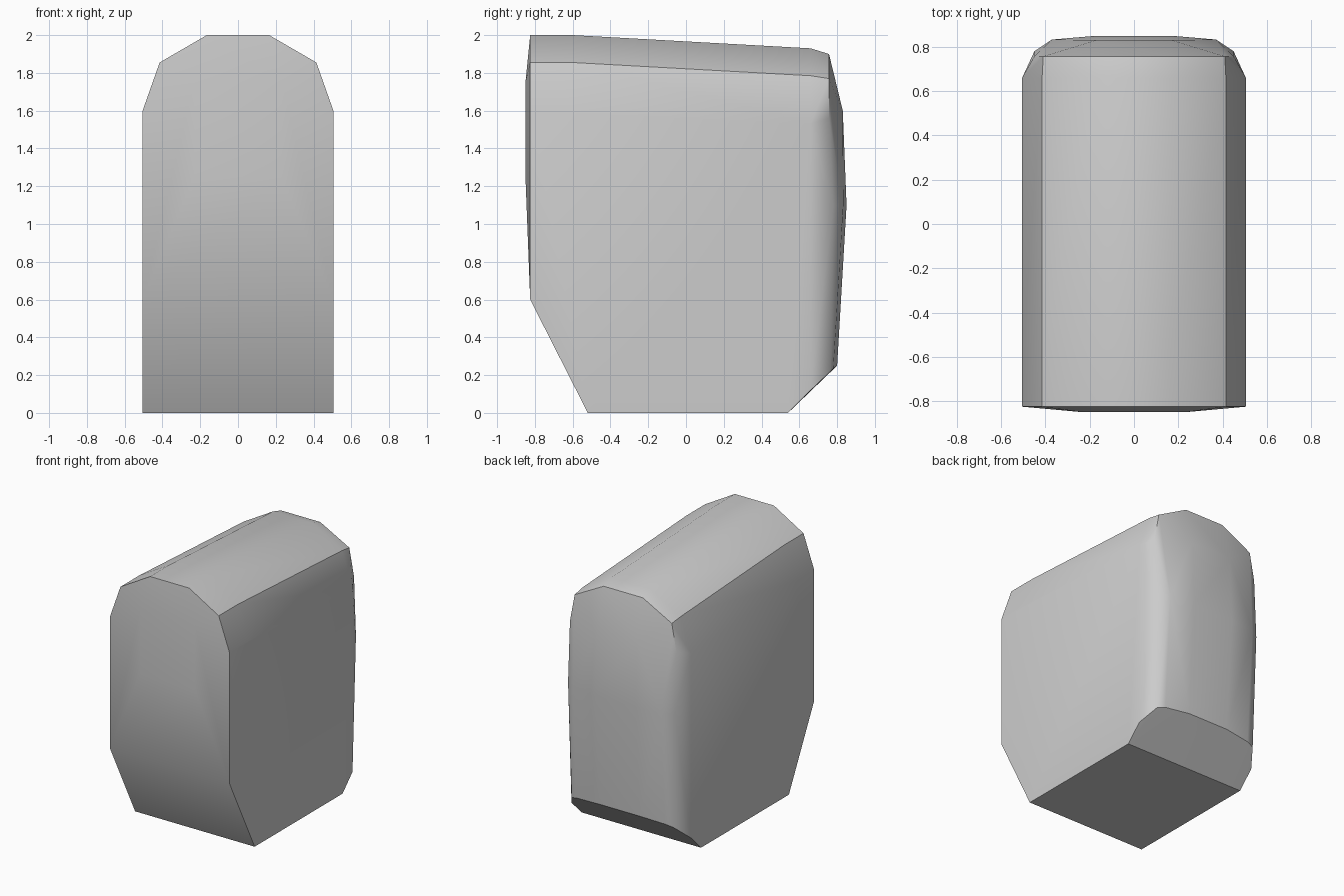
import bpy
import bmesh
import math

cube = bpy.data.objects.get("Cube")
if cube:
    bpy.data.objects.remove(cube, do_unlink=True)

grey = bpy.data.materials.new("plain grey")
grey.use_nodes = True
colour = (0.6, 0.6, 0.6, 1.0)
grey.diffuse_color = colour
grey.node_tree.nodes["Principled BSDF"].inputs["Base Color"].default_value = colour


def arch(y, drop):
    """Right half of the arched section: crown, shoulder and spring of the wall."""
    return [(0.165, y, 2.0 - drop), (0.415, y, 1.855 - drop), (0.505, y, 1.6 - drop)]


# Arched housing, with the roof falling slightly towards the back
half = arch(-0.825, 0) + arch(-0.6, 0) + arch(0.66, 0.07)

# Flat base and the bevelled front foot
half += [(0.505, -0.825, 0.6), (0.505, -0.52, 0), (0.505, 0.54, 0)]

# Shallow bulge of the front panel
half += [(0.23, -0.85, 1.25), (0.23, -0.85, 1.75)]

# Rounded back: top rim, upper slope, widest row and bottom bevel
half += [(0.165, 0.757, 1.9), (0.41, 0.757, 1.77), (0.45, 0.757, 1.56)]
half += [(0.17, 0.83, 1.6)]
half += [(0.45, 0.78, 1.1), (0.37, 0.833, 1.1), (0.17, 0.85, 1.1)]
half += [(0.505, 0.66, 0.12), (0.43, 0.765, 0.22), (0.37, 0.78, 0.235), (0.17, 0.8, 0.25)]

# Wrap the mirrored corner points in one closed shell
bm = bmesh.new()
for x, y, z in half:
    for side in (1, -1):
        bm.verts.new((side * x, y, z))
hull = bmesh.ops.convex_hull(bm, input=bm.verts[:])
unused = {v for v in hull["geom_interior"] + hull["geom_unused"]
          if isinstance(v, bmesh.types.BMVert)}
bmesh.ops.delete(bm, geom=list(unused), context="VERTS")
bmesh.ops.dissolve_limit(bm, angle_limit=math.radians(0.5),
                         verts=bm.verts[:], edges=bm.edges[:])
bmesh.ops.recalc_face_normals(bm, faces=bm.faces[:])

mesh = bpy.data.meshes.new("housing")
bm.to_mesh(mesh)
bm.free()
mesh.materials.append(grey)
housing = bpy.data.objects.new("housing", mesh)
bpy.context.collection.objects.link(housing)

# Soft facets with crisp outer edges
bpy.ops.object.select_all(action="DESELECT")
housing.select_set(True)
bpy.context.view_layer.objects.active = housing
bpy.ops.object.shade_smooth_by_angle(angle=math.radians(35))
